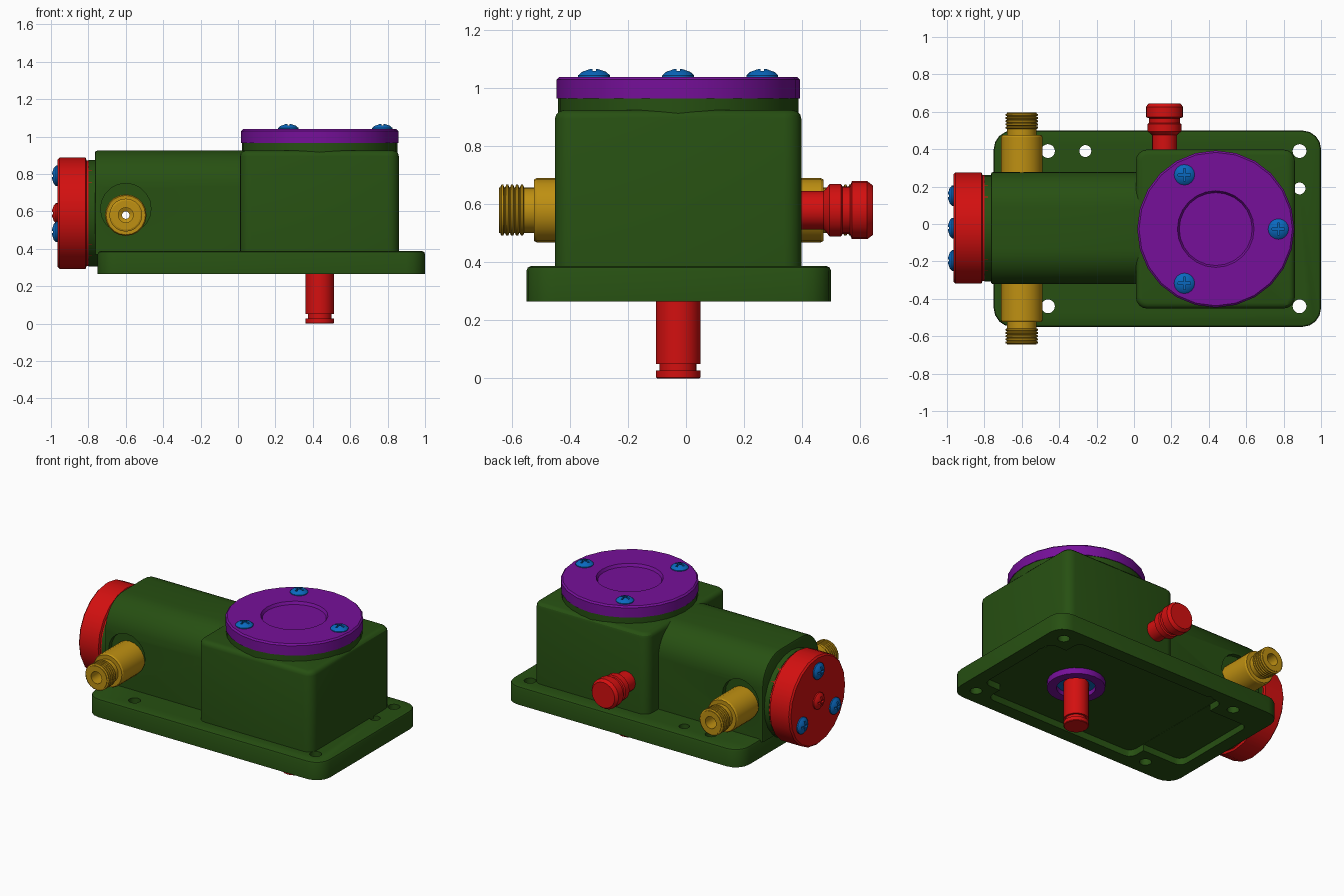
import bpy, bmesh, math
from mathutils import Vector, Matrix

cube = bpy.data.objects.get("Cube")
if cube:
    bpy.data.objects.remove(cube, do_unlink=True)


def material(name, rgb):
    m = bpy.data.materials.new(name)
    m.use_nodes = True
    m.diffuse_color = (*rgb, 1)
    m.node_tree.nodes["Principled BSDF"].inputs["Base Color"].default_value = (*rgb, 1)
    return m


GREEN = material("dark green", (0.02, 0.08, 0.006))
PURPLE = material("purple", (0.18, 0.005, 0.32))
RED = material("red", (0.65, 0.005, 0.005))
BRASS = material("brass yellow", (0.52, 0.28, 0.006))
BLUE = material("blue", (0.003, 0.14, 0.52))


def finish(name, bm, mat):
    bmesh.ops.remove_doubles(bm, verts=bm.verts, dist=1e-5)
    bmesh.ops.recalc_face_normals(bm, faces=bm.faces)
    me = bpy.data.meshes.new(name)
    bm.to_mesh(me)
    bm.free()
    me.materials.append(mat)
    ob = bpy.data.objects.new(name, me)
    bpy.context.collection.objects.link(ob)
    return ob


def box(name, lo, hi, mat, bevels=()):
    """Box with rounded edges; each bevel is (edge test, width, segments)."""
    bm = bmesh.new()
    bmesh.ops.create_cube(bm, size=1)
    for v in bm.verts:
        v.co = Vector([(a + b) / 2 + c * (b - a) for a, b, c in zip(lo, hi, v.co)])
    for test, width, segs in bevels:
        edges = [e for e in bm.edges if test(e.verts[0].co, e.verts[1].co)]
        bmesh.ops.bevel(bm, geom=edges, offset=width, segments=segs,
                        profile=0.5, affect='EDGES')
    return finish(name, bm, mat)


def lathe(name, profile, mat, loc=(0, 0, 0), axis=(0, 0, 1), segs=24, closed=False):
    """Turned part: profile of (radius, distance along axis)."""
    bm = bmesh.new()
    rings = []
    for r, h in profile:
        rings.append([bm.verts.new((r * math.cos(a), r * math.sin(a), h))
                      for a in (2 * math.pi * i / segs for i in range(segs))])
    pairs = list(zip(rings, rings[1:]))
    if closed:
        pairs.append((rings[-1], rings[0]))
    for a, b in pairs:
        for i in range(segs):
            j = (i + 1) % segs
            bm.faces.new((a[i], a[j], b[j], b[i]))
    ob = finish(name, bm, mat)
    place(ob, loc, axis)
    return ob


def place(ob, loc, axis):
    rot = Vector((0, 0, 1)).rotation_difference(Vector(axis)).to_matrix().to_4x4()
    ob.data.transform(Matrix.Translation(loc) @ rot)


def rod(r, h0, h1, loc, axis=(0, 0, 1), segs=20):
    return lathe("cutter", [(0, h0), (r, h0), (r, h1), (0, h1)], GREEN, loc, axis, segs)


def cut(ob, *cutters):
    for c in cutters:
        c.hide_render = True
        bpy.context.view_layer.objects.active = ob
        m = ob.modifiers.new("cut", 'BOOLEAN')
        m.operation, m.solver, m.object = 'DIFFERENCE', 'EXACT', c
        bpy.ops.object.modifier_apply(modifier=m.name)
        bpy.data.objects.remove(c, do_unlink=True)


def vertical(a, b):
    return abs(a.z - b.z) > 0.05


def top_of(z):
    return lambda a, b: min(a.z, b.z) > z - 1e-4


# Base plate with mounting holes and a shallow recess underneath
plate = box("base_plate", (-0.75, -0.55, 0.265), (1.0, 0.5, 0.387), GREEN,
            [(vertical, 0.1, 4), (top_of(0.387), 0.015, 2)])
cut(plate,
    box("cutter", (-0.36, -0.46, 0.2), (0.78, 0.41, 0.31), GREEN, [(vertical, 0.05, 3)]),
    box("cutter", (-0.66, -0.34, 0.2), (0.91, 0.29, 0.309), GREEN, [(vertical, 0.05, 3)]))
for x, y, r in [(-0.46, 0.39, 0.037), (0.885, 0.39, 0.037), (-0.46, -0.44, 0.037),
                (0.885, -0.44, 0.037), (-0.26, 0.39, 0.032), (0.885, 0.19, 0.032)]:
    cut(plate, rod(r, 0.2, 0.5, (x, y, 0)))

# Gearbox block and the round neck under its lid
CX, CY = 0.437, -0.027
block = box("gearbox_block", (0.01, -0.452, 0.37), (0.86, 0.398, 0.925), GREEN,
            [(vertical, 0.06, 4), (top_of(0.925), 0.03, 3)])
lathe("lid_neck", [(0, 0.85), (0.415, 0.85), (0.415, 0.968), (0, 0.968)],
      GREEN, (CX, CY, 0), segs=32)

# Long housing with rounded top, cross bore and shallow seats for the fittings
FX, FZ = -0.6, 0.58
housing = box("long_housing", (-0.765, -0.322, 0.37), (0.05, 0.278, 0.925), GREEN,
              [(lambda a, b: abs(a.x - b.x) > 0.1 and a.z > 0.9, 0.19, 8),
               (lambda a, b: max(a.x, b.x) < -0.76 and max(a.z, b.z) > 0.4
                and min(a.z, b.z) > 0.36, 0.012, 2)])
cut(housing, rod(0.06, -1, 1, (FX, 0, FZ), (0, 1, 0)),
    rod(0.135, 0.27, 0.6, (FX, -0.022, 0.615), (0, 1, 0)),
    rod(0.135, 0.27, 0.6, (FX, -0.022, 0.615), (0, -1, 0)))
lathe("housing_end_ring", [(0, 0), (0.285, 0), (0.285, 0.06), (0, 0.06)],
      GREEN, (-0.8, -0.022, 0.59), (1, 0, 0), 24)

# Lid with a shallow round dish
lathe("lid", [(0, 0.965), (0.42, 0.965), (0.42, 1.03), (0.41, 1.04), (0.205, 1.04),
              (0.195, 1.022), (0, 1.022)], PURPLE, (CX, CY, 0), segs=24)

# Red end cap with centre plug
END = (-0.965, -0.022, 0.59)
lathe("end_cap", [(0, -0.185), (0.283, -0.185), (0.283, -0.155), (0.297, -0.15),
                  (0.297, -0.01), (0.287, 0), (0, 0)], RED, END, (-1, 0, 0), 20)


def screw(name, loc, axis, mat=BLUE):
    """Domed screw head with a cross slot."""
    ob = lathe(name, [(0, -0.01), (0.055, -0.01), (0.055, 0.008), (0.042, 0.02),
                      (0.018, 0.029), (0, 0.031)], mat, segs=16)
    cut(ob, box("cutter", (-0.033, -0.006, 0.014), (0.033, 0.006, 0.05), GREEN),
        box("cutter", (-0.006, -0.033, 0.0141), (0.006, 0.033, 0.05), GREEN))
    place(ob, loc, axis)


for i in range(3):
    a = i * 2 * math.pi / 3
    screw(f"lid_screw_{i + 1}",
          (CX + 0.335 * math.cos(a), CY + 0.335 * math.sin(a), 1.037), (0, 0, 1))
    screw(f"cap_screw_{i + 1}",
          (END[0], END[1] + 0.2 * math.sin(a), END[2] + 0.2 * math.cos(a)), (-1, 0, 0))
screw("cap_centre_plug", END, (-1, 0, 0), RED)

# Bored brass fittings with threaded ends, one on each side
threads = []
for k in range(5):
    h = 0.533 + k * 0.017
    threads += [(0.078, h), (0.088, h + 0.004), (0.088, h + 0.011), (0.078, h + 0.015)]
fitting = ([(0.02, 0), (0.105, 0.2), (0.111, 0.21), (0.111, 0.49), (0.105, 0.5), (0.078, 0.5)]
           + threads + [(0.078, 0.62), (0.04, 0.62), (0.04, 0.45), (0.02, 0.44)])
fitting[0] = (0.02, 0.2)
for side, s in (("front", -1), ("back", 1)):
    lathe(f"{side}_brass_fitting", fitting, BRASS, (FX, -0.025, FZ), (0, s, 0), 20, True)

# Red plug on the back of the gearbox
lathe("back_plug", [(0, 0.3), (0.066, 0.3), (0.066, 0.475), (0.09, 0.495), (0.09, 0.535),
                    (0.082, 0.54), (0.082, 0.565), (0.1, 0.572), (0.1, 0.625),
                    (0.085, 0.645), (0, 0.645)], RED, (0.163, 0, 0.58), (0, 1, 0), 20)

# Output shaft with groove, and its bearing rings
lathe("output_shaft", [(0, 0), (0.073, 0), (0.077, 0.004), (0.077, 0.028), (0.064, 0.028),
                       (0.064, 0.05), (0.077, 0.05), (0.077, 0.4), (0, 0.4)],
      RED, (CX, CY, 0), segs=20)
lathe("shaft_seal_ring", [(0.12, 0.27), (0.178, 0.27), (0.178, 0.35), (0.12, 0.35)],
      PURPLE, (CX, CY, 0), closed=True)
lathe("shaft_bearing", [(0.07, 0.3), (0.122, 0.3), (0.122, 0.35), (0.07, 0.35)],
      BLUE, (CX, CY, 0), closed=True)

# Smooth shading with sharp edges kept
for ob in bpy.context.collection.objects:
    ob.select_set(ob.type == 'MESH')
    if ob.type == 'MESH':
        bpy.context.view_layer.objects.active = ob
bpy.ops.object.shade_smooth_by_angle(angle=math.radians(30))
